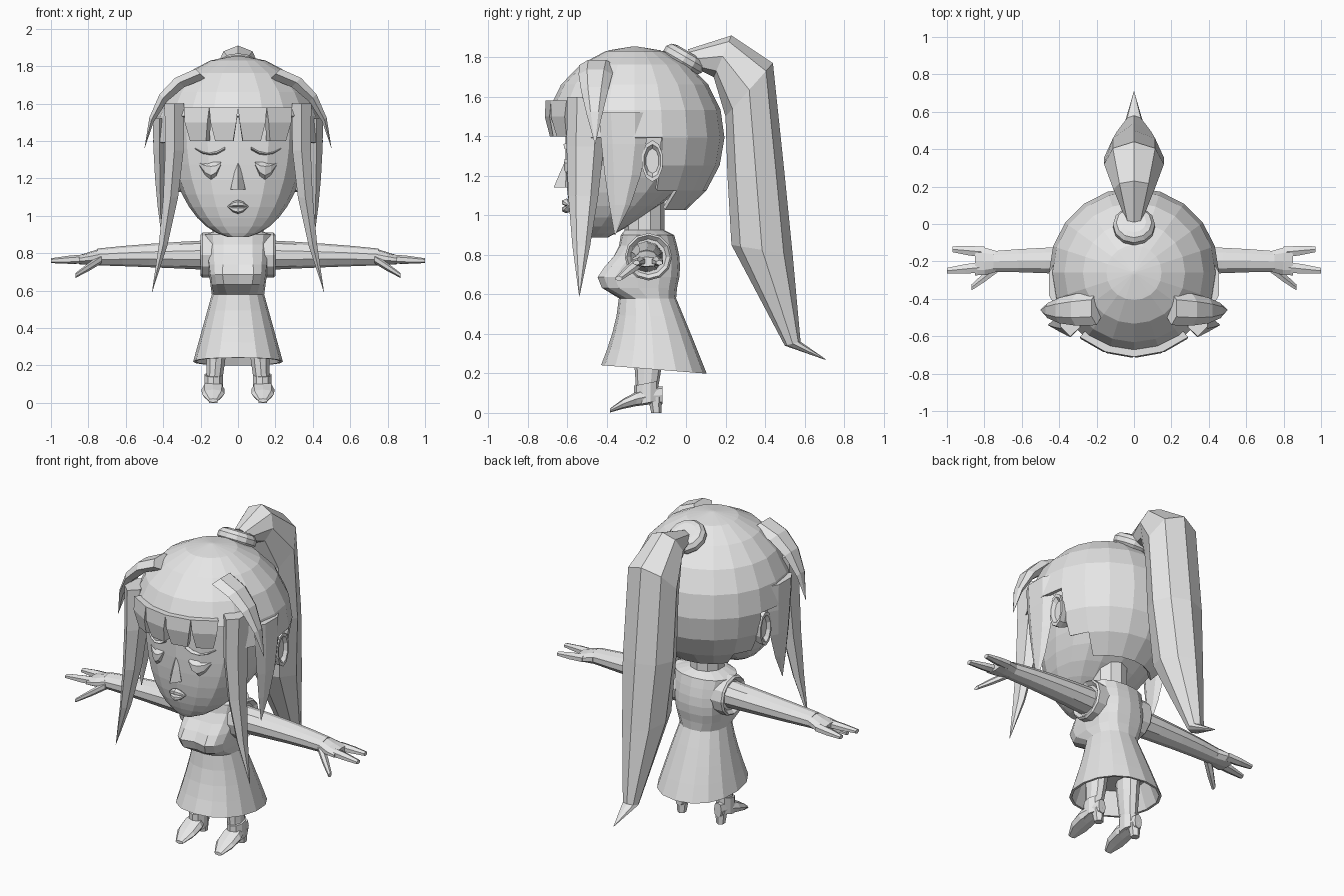
import bpy, bmesh
from math import sin, cos, pi, copysign
from mathutils import Vector

if "Cube" in bpy.data.objects:
    bpy.data.objects.remove(bpy.data.objects["Cube"])

grey = bpy.data.materials.new("light_grey")
grey.use_nodes = True
grey.diffuse_color = (.8, .8, .8, 1)
grey.node_tree.nodes["Principled BSDF"].inputs["Base Color"].default_value = grey.diffuse_color

AXIS_X, AXIS_Y, AXIS_Z = Vector((1, 0, 0)), Vector((0, 1, 0)), Vector((0, 0, 1))


def oval(centre, u, v, sides, power=1):
    """Ring of points around a centre, with half axes u and v."""
    def shaped(value):
        return copysign(abs(value) ** power, value)
    angles = [2 * pi * i / sides for i in range(sides)]
    return [Vector(centre) + u * shaped(sin(a)) + v * shaped(cos(a)) for a in angles]


def level(z, half, front, back, sides=16, power=1, tilt=0):
    """Horizontal ring from its half width and its front and back limits."""
    reach = (front - back) / 2
    return oval((0, (front + back) / 2, z), half * AXIS_X, reach * (AXIS_Y + tilt * AXIS_Z), sides, power)


def loft(name, rings, side=1, caps=True, keep=None):
    """Skin rings of equal size; side mirrors in x, keep selects faces."""
    bm = bmesh.new()
    rows = [[bm.verts.new((p.x * side, p.y, p.z)) for p in ring] for ring in rings]
    for upper, lower in zip(rows, rows[1:]):
        for i in range(len(upper)):
            quad = (upper[i - 1], upper[i], lower[i], lower[i - 1])
            middle = sum((v.co for v in quad), Vector()) / len(quad)
            if keep is None or keep(middle):
                bm.faces.new(quad)
    if caps:
        bm.faces.new(rows[0])
        bm.faces.new(rows[-1])
    bmesh.ops.remove_doubles(bm, verts=bm.verts, dist=.0005)
    loose = [v for v in bm.verts if not v.link_faces]
    bmesh.ops.delete(bm, geom=loose, context='VERTS')
    bmesh.ops.recalc_face_normals(bm, faces=bm.faces)
    mesh = bpy.data.meshes.new(name)
    bm.to_mesh(mesh)
    bm.free()
    mesh.materials.append(grey)
    obj = bpy.data.objects.new(name, mesh)
    bpy.context.collection.objects.link(obj)
    return obj


def sweep(name, start, bend, end, u, v, size, side=1, steps=4, sides=6, power=1):
    """Loft along a curve of three points; size gives both scales along it."""
    start, bend, end = Vector(start), Vector(bend), Vector(end)
    rings = []
    for i in range(steps + 1):
        t = i / steps
        first, second = start.lerp(bend, t), bend.lerp(end, t)
        wide, thick = size(t)
        rings.append(oval(first.lerp(second, t), u * wide, v * thick, sides, power))
    return loft(name, rings, side)


# Head: round skull narrowing to a forward chin
def head_ring(angle):
    drop = sin(angle)
    front = -.61 + .08 * drop ** 4
    back = .14 - .55 * drop ** 2
    return level(1.45 - .57 * drop, .37 * cos(angle), front, back, power=.85)

loft("head", [head_ring(pi * i / 20) for i in range(-2, 10)])
sweep("neck", (0, -.21, .85), (0, -.21, 1), (0, -.21, 1.1), AXIS_X, AXIS_Y,
      lambda t: (.1, .1), steps=2, sides=10)

# Hair cap: ball cut open around the face and ears
HAIR, HAIR_Y, HAIR_Z = .455, -.26, 1.4

def hair_ring(angle):
    r = HAIR * sin(angle)
    return level(HAIR_Z + HAIR * cos(angle), r, HAIR_Y - r, HAIR_Y + r, sides=20)

def hair_area(p):
    if p.y < -.55:
        return p.z > 1.5
    return p.z > (HAIR_Z if p.y < -.09 else 1.05)

cap = loft("hair_cap", [hair_ring(pi * (i + .05) / 10) for i in range(10)], caps=False, keep=hair_area)
cap.modifiers.new("thickness", 'SOLIDIFY').thickness = .02
loft("hair_crown", [hair_ring(.02), hair_ring(.3)])

# Ponytail: inner y and z, outer y and z, half width
tail = ((.06, 1.74, .01, 1.84, .05), (.14, 1.7, .23, 1.91, .11), (.2, 1.5, .44, 1.77, .16),
        (.21, 1.2, .5, 1.2, .16), (.23, .85, .54, .8, .13), (.5, .34, .58, .36, .05),
        (.7, .27, .71, .27, .002))
loft("ponytail", [oval((0, (y + far) / 2, (z + top) / 2), wide * AXIS_X,
                       Vector((0, far - y, top - z)) / 2, 8) for y, z, far, top, wide in tail])
tie_axis, tie_across = Vector((0, .5, .86)), Vector((0, .86, -.5))
tie_angles = [pi * i / 5 for i in range(6)]
loft("hair_tie", [oval(Vector((0, -.01, 1.79)) - tie_axis * .045 * cos(a), AXIS_X * (.065 + .05 * sin(a)),
                       tie_across * (.065 + .05 * sin(a)), 12) for a in tie_angles])


# Dress: bodice with bust, flared skirt, and the skirt's inside
def bodice_ring(t):
    bust = sin(pi * t * t)
    ring = level(.9 - .32 * t, .185 - .045 * t, -.33 - .13 * bust, -.06 + .03 * sin(pi * t), power=.9 - .25 * bust)
    ring[0].y += .03 * bust
    return ring

def skirt_ring(t, inset=0):
    flare = t ** 1.5
    return level(.58 - .36 * t, .14 + .1 * t - inset, -.34 - .09 * flare + inset,
                 -.05 + .155 * t - inset, power=.9, tilt=-.08 * t)

loft("dress", [level(.925, .1, -.31, -.11)] + [bodice_ring(i / 6) for i in range(6)]
     + [skirt_ring(i / 4) for i in range(5)] + [skirt_ring(1, .015), skirt_ring(.6, .015)])

# Nose and lips
sweep("nose", (0, -.6, 1.28), (0, -.61, 1.2), (0, -.61, 1.14), AXIS_X, AXIS_Y,
      lambda t: (.01 + .03 * t, .01 + .05 * t), sides=4, steps=2)
for name, height in (("upper_lip", 1.08), ("lower_lip", 1.01)):
    sweep(name, (-.055, -.59, 1.05), (0, -.62, height), (.055, -.59, 1.05), AXIS_Y, AXIS_Z,
          lambda t: (.005 + .02 * sin(pi * t), .002 + .018 * sin(pi * t)))


# Fringe piece wrapped on the hair ball, narrower at its tip
def fringe_ring(index, z, gap, radius):
    left, right = pi / 9 * index + gap, pi / 9 * (index + 1) - gap
    corners = ((left, radius), (right, radius), (right, radius - .05), (left, radius - .05))
    return [Vector((r * sin(a), HAIR_Y - r * cos(a), z)) for a, r in corners]


def taper(wide, thick):
    return lambda t: (wide * (1.01 - t * t), thick * (1.01 - t * t))


for side, label in ((1, "left_"), (-1, "right_")):
    # Eye and brow
    sweep(label + "eye", (.09, -.59, 1.28), (.14, -.61, 1.2), (.21, -.53, 1.28), AXIS_Y, AXIS_Z,
          lambda t: (.028, .008 + .04 * sin(pi * t)), side)
    sweep(label + "brow", (.07, -.6, 1.36), (.15, -.6, 1.3), (.23, -.53, 1.36), AXIS_Y, AXIS_Z,
          lambda t: (.02, .008), side, sides=4)

    # Ear with a sunken middle
    loft(label + "ear", [oval((x, -.17, 1.275), .055 * s * AXIS_Y, .105 * s * AXIS_Z, 10)
                         for x, s in ((.33, .7), (.4, 1), (.43, 1), (.43, .8), (.41, .6))], side)

    # Fringe and loose locks
    for index, place in enumerate(("inner", "outer")):
        loft(label + place + "_fringe", [fringe_ring(index, 1.58, 0, .45), fringe_ring(index, 1.5, .02, .455),
                                         fringe_ring(index, HAIR_Z, .06, .43)], side)
    sweep(label + "front_lock", (.34, -.5, 1.6), (.32, -.52, 1.1), (.46, -.54, .59), AXIS_X, AXIS_Y,
          taper(.06, .1), side)
    sweep(label + "side_lock", (.42, -.32, 1.52), (.42, -.3, 1.2), (.41, -.36, .9), AXIS_X, AXIS_Y,
          taper(.04, .12), side)
    sweep(label + "upper_lock", (.2, -.45, 1.76), (.45, -.47, 1.7), (.5, -.46, 1.36),
          AXIS_X + AXIS_Z, AXIS_Y, taper(.03, .09), side)

    # Armhole, arm and flattened palm
    loft(label + "armhole", [oval((x, -.19, .79), r * AXIS_Y, r * AXIS_Z, 12)
                             for x, r in ((.12, .12), (.19, .12), (.2, .11), (.18, .09))], side)
    sweep(label + "arm", (.14, -.2, .79), (.5, -.19, .79), (.75, -.2, .78), AXIS_Y, AXIS_Z,
          lambda t: (.085 - .027 * t, .08 - .035 * t), side, sides=10)
    sweep(label + "palm", (.74, -.2, .78), (.8, -.2, .77), (.85, -.2, .765), AXIS_Y, AXIS_Z,
          lambda t: (.06 + .02 * sin(2 * t), .044 - .02 * t), side, steps=2, sides=10)

    # Fingers and thumb
    for name, start, end in (("back_finger", (.8, -.15, .77), (.97, -.135, .76)),
                             ("front_finger", (.8, -.23, .77), (1, -.25, .76)),
                             ("thumb", (.73, -.23, .77), (.87, -.34, .68))):
        middle = Vector(start).lerp(Vector(end), .5)
        sweep(label + name, start, middle, end, AXIS_Y, AXIS_Z,
              lambda t: (.033 - .015 * t * t, .025 - .012 * t * t), side, steps=2)

    # Leg, boot shaft, foot and heel
    sweep(label + "leg", (.115, -.19, .38), (.115, -.19, .2), (.13, -.2, .1), AXIS_X, AXIS_Y,
          lambda t: (.062 - .02 * t, .082 - .03 * t), side, sides=10)
    sweep(label + "boot_shaft", (.13, -.2, .15), (.13, -.2, .1), (.13, -.2, .05), AXIS_X, AXIS_Y + .2 * AXIS_Z,
          lambda t: (.052, .062), side, steps=2, sides=10)
    sweep(label + "foot", (.133, -.12, .09), (.133, -.25, .09), (.133, -.385, .012), AXIS_X, AXIS_Z,
          lambda t: (.025 + .04 * sin(pi * t ** 1.4), .045 - .035 * t ** 2), side, sides=8, power=.8)
    sweep(label + "heel", (.133, -.155, .08), (.133, -.155, .04), (.133, -.15, 0), AXIS_X, AXIS_Y,
          lambda t: (.036 - .01 * t, .036 - .01 * t), side, steps=2)
